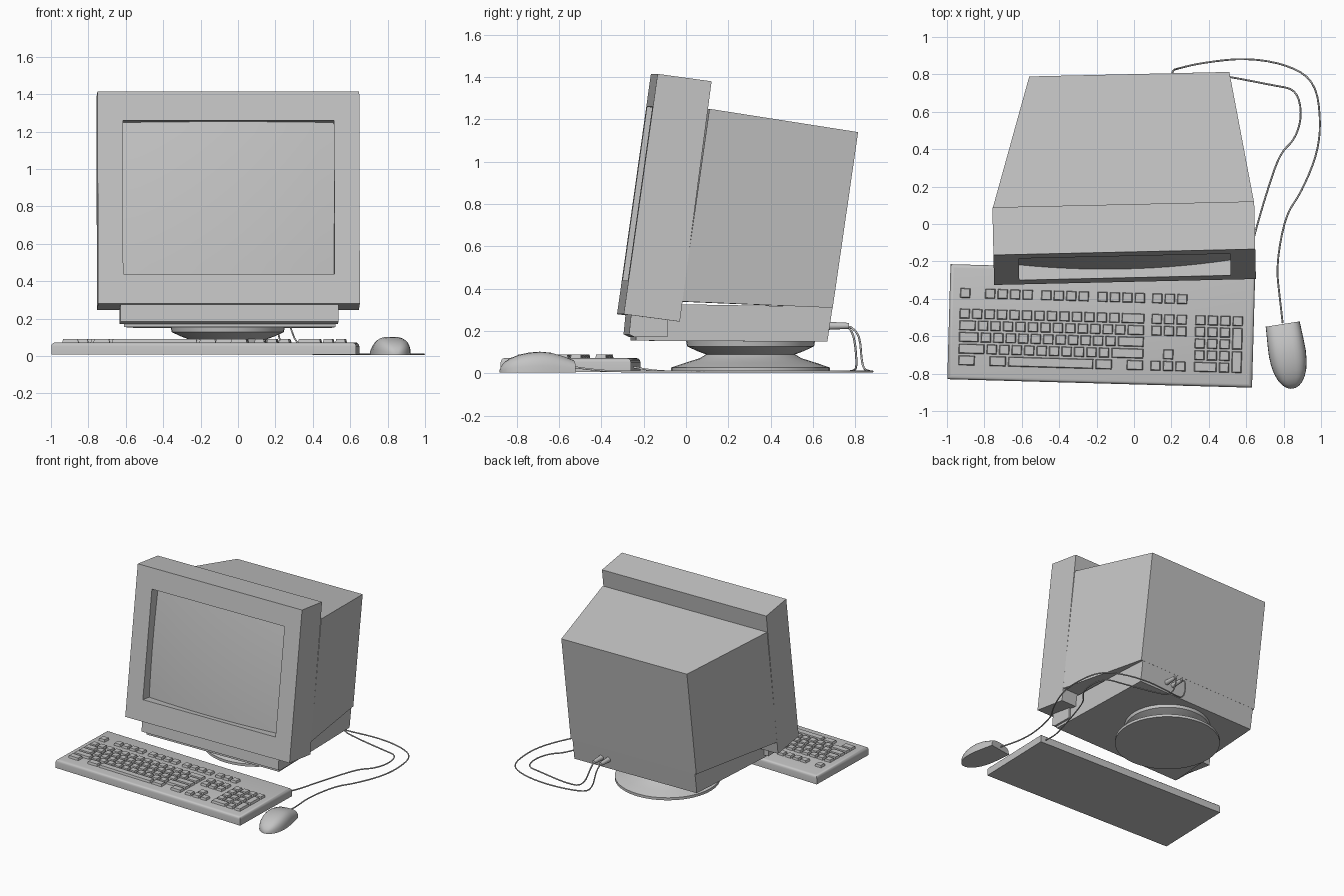
import bpy, bmesh, math
from mathutils import Matrix

old = bpy.data.objects.get("Cube")
if old:
    bpy.data.objects.remove(old, do_unlink=True)

grey = bpy.data.materials.new("plain grey")
grey.use_nodes = True
GREY = (0.55, 0.55, 0.55, 1)
grey.diffuse_color = GREY
for node in grey.node_tree.nodes:
    if node.type == 'BSDF_PRINCIPLED':
        node.inputs["Base Color"].default_value = GREY
        node.inputs["Roughness"].default_value = 0.6

MONITOR = ((-0.055, 0, 0), 1.3)
KEYBOARD = ((-0.175, -0.545, 0), -1.6)
MOUSE = ((0.795, -0.535, 0), 9)


def finish(name, bm, place, smooth=None):
    """Turn a bmesh into a placed, shaded object."""
    bmesh.ops.recalc_face_normals(bm, faces=bm.faces)
    mesh = bpy.data.meshes.new(name)
    bm.to_mesh(mesh)
    bm.free()
    mesh.materials.append(grey)
    ob = bpy.data.objects.new(name, mesh)
    bpy.context.collection.objects.link(ob)
    ob.location = place[0]
    ob.rotation_euler.z = math.radians(place[1])
    if smooth:
        bpy.ops.object.select_all(action='DESELECT')
        ob.select_set(True)
        bpy.context.view_layer.objects.active = ob
        bpy.ops.object.shade_smooth_by_angle(angle=math.radians(smooth))
    return ob


def bridge(bm, a, b):
    """Join two vertex rings with quads."""
    for i in range(len(a)):
        j = (i + 1) % len(a)
        bm.faces.new((a[i], a[j], b[j], b[i]))


def wedge(name, profile, spans):
    """Side profile of (y, z) points, each with its own left and right x."""
    bm = bmesh.new()
    left = [bm.verts.new((s[0], *p)) for p, s in zip(profile, spans)]
    right = [bm.verts.new((s[1], *p)) for p, s in zip(profile, spans)]
    bridge(bm, left, right)
    bm.faces.new(left)
    bm.faces.new(right)
    return finish(name, bm, MONITOR)


# Monitor bezel: leaning frame with a recessed opening
LEAN = 0.141
def front_y(z):
    return -0.31 + (z - 0.28) * LEAN


def rect(bm, half, low, high, depth=0.0):
    return [bm.verts.new((x, front_y(z) + depth, z - depth * LEAN))
            for x, z in ((-half, low), (half, low), (half, high), (-half, high))]


OPEN, LOW, HIGH = 0.565, 0.44, 1.26
bm = bmesh.new()
outer = rect(bm, 0.7, 0.28, 1.415)
inner = rect(bm, OPEN, LOW, HIGH)
deep = rect(bm, OPEN, LOW, HIGH, 0.09)
back = [bm.verts.new((x, y, z)) for x, y, z in
        ((-0.7, -0.045, 0.245), (0.7, -0.045, 0.245), (0.7, 0.105, 1.38), (-0.7, 0.105, 1.38))]
for a, b in ((outer, inner), (inner, deep), (outer, back)):
    bridge(bm, a, b)
bm.faces.new(back)
bm.faces.new(deep)
finish("monitor_bezel", bm, MONITOR)

# Bulging screen glass
bm = bmesh.new()
N = 14
grid = []
for i in range(N + 1):
    u = 2 * i / N - 1
    column = []
    for j in range(N + 1):
        v = 2 * j / N - 1
        z = (LOW + HIGH) / 2 + v * (HIGH - LOW) / 2
        d = 0.035 + 0.035 * u * u + 0.012 * v * v
        column.append(bm.verts.new((u * OPEN, front_y(z) + d, z - d * LEAN)))
    grid.append(column)
for i in range(N):
    for j in range(N):
        bm.faces.new((grid[i][j], grid[i + 1][j], grid[i + 1][j + 1], grid[i][j + 1]))
screen = finish("screen", bm, MONITOR, 40)
if screen.data.polygons[0].normal.y > 0:
    screen.data.flip_normals()

# Tapered rear shell, lower housing and chin
WIDE, REAR = (-0.7, 0.7), (-0.487, 0.583)
wedge("monitor_shell", [(0.095, 1.25), (-0.035, 0.34), (0.68, 0.31), (0.8, 1.14)],
      [WIDE, WIDE, REAR, REAR])
FORE, AFT = (-0.56, 0.57), (-0.475, 0.568)
wedge("lower_housing", [(-0.25, 0.33), (-0.25, 0.155), (0.655, 0.15), (0.68, 0.315)],
      [FORE, FORE, AFT, AFT])
CHIN = (-0.58, 0.585)
wedge("chin", [(-0.272, 0.285), (-0.282, 0.185), (-0.255, 0.172), (-0.1, 0.172), (-0.1, 0.285)],
      [CHIN] * 5)

# Swivel foot, turned from a profile
bm = bmesh.new()
rings = []
for r, z in ((0.375, 0.008), (0.375, 0.028), (0.31, 0.05), (0.24, 0.072), (0.21, 0.09),
             (0.25, 0.105), (0.3, 0.128), (0.305, 0.155)):
    rings.append([bm.verts.new((r * math.cos(a), r * math.sin(a), z))
                  for a in (k * math.tau / 40 for k in range(40))])
for a, b in zip(rings, rings[1:]):
    bridge(bm, a, b)
bm.faces.new(rings[0])
bm.faces.new(rings[-1])
finish("swivel_foot", bm, ((-0.055, 0.305, 0), 0), 35)

# Keyboard case
bm = bmesh.new()
bmesh.ops.create_cube(bm, size=1, matrix=Matrix.Translation((0, 0, 0.04)) @ Matrix.Diagonal((1.63, 0.615, 0.066, 1)))
top = [e for e in bm.edges if all(v.co.z > 0.05 for v in e.verts)]
bmesh.ops.bevel(bm, geom=top, offset=0.02, segments=3, affect='EDGES', profile=0.5)
finish("keyboard_case", bm, KEYBOARD, 40)

# Keys, laid out in key units
U, ROW = 0.0667, 0.0625
keys = bmesh.new()


def key(x, y, width=1, height=1):
    w, h = width * U - 0.006, height * ROW - 0.006
    m = Matrix.Translation((-0.765 + (x + width / 2) * U, y - (height - 1) * ROW / 2, 0.075))
    made = bmesh.ops.create_cube(keys, size=1, matrix=m @ Matrix.Diagonal((w, h, 0.03, 1)))
    cx, cy = m.translation.x, m.translation.y
    for v in made["verts"]:
        if v.co.z > 0.08:
            v.co.x += 0.008 if v.co.x < cx else -0.008
            v.co.y += 0.007 if v.co.y < cy else -0.005


def row(x, y, widths):
    """Negative widths leave gaps."""
    for w in widths:
        if w > 0:
            key(x, y, w)
        x += abs(w)


TOP = 0.045
NAV, PAD = 15.4, 18.9
row(0, 0.155, [1, -1] + [1] * 4 + [-0.5] + [1] * 4 + [-0.5] + [1] * 4 + [-0.4] + [1] * 3)
main = [[1] * 13 + [2],
        [1.5] + [1] * 12 + [1.5],
        [1.75] + [1] * 11 + [2.25],
        [2.25] + [1] * 10 + [2.75],
        [1.5, -1, 1.5, 7, 1.5, -1, 1.5]]
for i, widths in enumerate(main):
    row(0, TOP - i * ROW, widths)
for i in range(2):
    row(NAV, TOP - i * ROW, [1] * 3)
row(NAV, TOP - 3 * ROW, [-1, 1])
row(NAV, TOP - 4 * ROW, [1] * 3)
for i in range(4):
    row(PAD, TOP - i * ROW, [1] * 3)
row(PAD, TOP - 4 * ROW, [2, 1])
key(PAD + 3, TOP)
key(PAD + 3, TOP - ROW, 1, 2)
key(PAD + 3, TOP - 3 * ROW, 1, 2)
finish("keyboard_keys", keys, KEYBOARD)

# Mouse, lofted from arched sections
bm = bmesh.new()
sections = []
for t in (0, 0.15, 0.3, 0.45, 0.6, 0.73, 0.84, 0.92, 0.97, 0.995):
    u = max(0, (t - 0.4) / 0.6)
    w = 0.1 * math.sqrt(1 - u ** 2.4) - 0.008 * max(0, 0.4 - t) / 0.4
    h = 0.098 * math.sqrt(1 - u ** 2.2) - 0.04 * (max(0, 0.4 - t) / 0.4) ** 1.5
    ring = []
    for k in range(15):
        a = math.pi * k / 14
        c, s = math.cos(a), max(0, math.sin(a))
        ring.append(bm.verts.new((w * math.copysign(abs(c) ** 0.65, c), -0.35 * t,
                                  0.005 + h * s ** 0.75)))
    sections.append(ring)
for a, b in zip(sections, sections[1:]):
    bridge(bm, a, b)
bm.faces.new(sections[0])
bm.faces.new(sections[-1])
finish("mouse", bm, MOUSE, 50)


# Cables and their plugs
def cable(name, points):
    curve = bpy.data.curves.new(name, 'CURVE')
    curve.dimensions = '3D'
    curve.bevel_depth = 0.005
    curve.bevel_resolution = 1
    curve.resolution_u = 4
    curve.use_fill_caps = True
    curve.materials.append(grey)
    line = curve.splines.new('NURBS')
    line.points.add(len(points) - 1)
    for p, co in zip(line.points, points):
        p.co = (*co, 1)
    line.order_u = 3
    line.use_endpoint_u = True
    bpy.context.collection.objects.link(bpy.data.objects.new(name, curve))


G = 0.01
cable("mouse_cable", [(0.795, -0.53, 0.03), (0.78, -0.4, G), (0.76, -0.22, G), (0.81, 0.05, G),
                      (0.89, 0.16, G), (0.98, 0.37, G), (1, 0.55, G), (0.97, 0.76, G),
                      (0.83, 0.85, G), (0.6, 0.89, G), (0.35, 0.86, G), (0.23, 0.83, 0.03),
                      (0.2, 0.82, 0.22), (0.2, 0.75, 0.225)])
cable("keyboard_cable", [(0.61, -0.25, 0.03), (0.62, -0.15, G), (0.66, 0, G), (0.71, 0.17, G),
                         (0.78, 0.38, G), (0.86, 0.45, G), (0.9, 0.58, G), (0.87, 0.72, G),
                         (0.75, 0.74, G), (0.5, 0.79, G), (0.32, 0.81, 0.03),
                         (0.26, 0.79, 0.22), (0.26, 0.75, 0.225)])
for name, x in (("mouse_plug", 0.2), ("keyboard_plug", 0.26)):
    bm = bmesh.new()
    turn = Matrix.Translation((x, 0.71, 0.225)) @ Matrix.Rotation(-math.pi / 2, 4, 'X')
    bmesh.ops.create_cone(bm, cap_ends=True, segments=12, radius1=0.02, radius2=0.014,
                          depth=0.12, matrix=turn)
    finish(name, bm, ((0, 0, 0), 0), 40)
